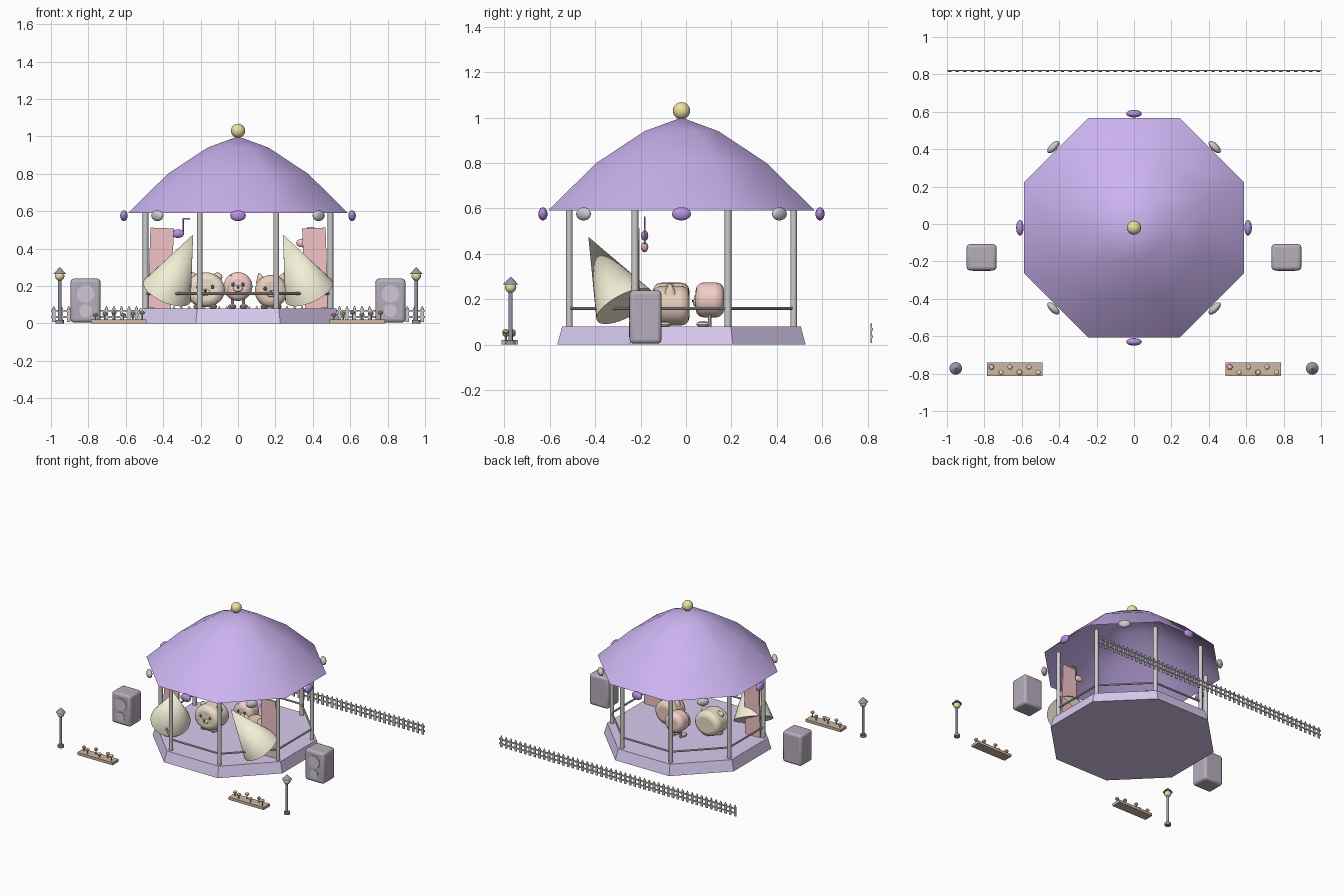
import bpy, bmesh, math
from mathutils import Vector

if "Cube" in bpy.data.objects:
    bpy.data.objects.remove(bpy.data.objects["Cube"])

CY = -0.02  # pavilion centre in y
COL = {
    'roof': (0.60, 0.45, 0.87), 'floor': (0.70, 0.60, 0.87), 'violet': (0.48, 0.28, 0.75),
    'gold': (0.85, 0.75, 0.35), 'cream': (0.90, 0.87, 0.68), 'pink': (0.90, 0.55, 0.58),
    'rose': (0.90, 0.62, 0.58), 'beige': (0.86, 0.74, 0.60), 'tan': (0.80, 0.62, 0.50),
    'box': (0.47, 0.42, 0.50), 'cone': (0.62, 0.58, 0.66), 'dark': (0.10, 0.09, 0.10),
    'lamp': (0.33, 0.31, 0.42), 'wood': (0.62, 0.48, 0.36),
}
MATS = {}


def finish(o, name, col=None, bevel=0, seg=3):
    o.name = name
    bpy.ops.object.transform_apply(location=False, rotation=False, scale=True)
    if col:
        if col not in MATS:
            MATS[col] = bpy.data.materials.new(col)
            MATS[col].diffuse_color = (*COL[col], 1)
        o.data.materials.append(MATS[col])
    bpy.ops.object.shade_smooth_by_angle(angle=math.radians(32))
    if bevel:
        m = o.modifiers.new('bevel', 'BEVEL')
        m.width, m.segments = bevel, seg
    return o


def box(name, loc, size, col=None, rot=(0, 0, 0), bevel=0):
    bpy.ops.mesh.primitive_cube_add(size=1, location=loc, rotation=rot)
    bpy.context.object.scale = size
    return finish(bpy.context.object, name, col, bevel)


def ball(name, loc, radii, col=None, rot=(0, 0, 0), seg=20):
    bpy.ops.mesh.primitive_uv_sphere_add(segments=seg, ring_count=seg // 2, radius=1, location=loc, rotation=rot)
    bpy.context.object.scale = radii if isinstance(radii, tuple) else (radii,) * 3
    return finish(bpy.context.object, name, col)


def rod(name, a, b, r1, col=None, r2=None, n=12, bevel=0, scale=(1, 1, 1)):
    """Cylinder or cone from point a to point b."""
    a, b = Vector(a), Vector(b)
    d = b - a
    bpy.ops.mesh.primitive_cone_add(vertices=n, radius1=r1, radius2=r1 if r2 is None else r2,
                                    depth=d.length, location=(a + b) / 2)
    o = bpy.context.object
    o.rotation_euler = d.to_track_quat('Z', 'Y').to_euler()
    o.scale = scale
    return finish(o, name, col, bevel)


def octagon_shell(name, profile, col, caps):
    """Stack octagon rings from (apothem, z) pairs; a zero apothem closes to a point."""
    bm = bmesh.new()
    rings = []
    for ap, z in profile:
        r = ap / math.cos(math.pi / 8)
        n = 8 if ap else 1
        rings.append([bm.verts.new((r * math.cos((i + .5) * math.pi / 4), CY + r * math.sin((i + .5) * math.pi / 4), z))
                      for i in range(n)])
    for p, q in zip(rings, rings[1:]):
        for i in range(8):
            j = (i + 1) % 8
            bm.faces.new((p[i], p[j], q[0]) if len(q) == 1 else (p[i], p[j], q[j], q[i]))
    if caps:
        bm.faces.new(rings[0][::-1])
        bm.faces.new(rings[-1])
    me = bpy.data.meshes.new(name)
    bm.to_mesh(me)
    bm.free()
    o = bpy.data.objects.new(name, me)
    bpy.context.collection.objects.link(o)
    bpy.ops.object.select_all(action='DESELECT')
    o.select_set(True)
    bpy.context.view_layer.objects.active = o
    return finish(o, name, col)


# Stage floor, open roof shell and finial
octagon_shell('stage_floor', [(.547, 0), (.525, .08)], 'floor', True)
octagon_shell('roof', [(.588, .59), (.375, .80), (.163, .94), (0, 1.0)], 'roof', False)
ball('finial', (0, CY, 1.03), .038, 'gold')

# Posts, rails and eave bulbs round the octagon
corner = [(.535 * math.cos((i + .5) * math.pi / 4), CY + .535 * math.sin((i + .5) * math.pi / 4)) for i in range(8)]
for i in range(8):
    (x, y), (u, v) = corner[i], corner[(i + 1) % 8]
    rod('post', (x, y, .07), (x, y, .60), .015)
    rod('rail', (x, y, .16), (u, v, .16), .007, n=8)
    a = i * math.pi / 4
    ball('eave_bulb', (.61 * math.cos(a), CY + .61 * math.sin(a), .576), (.02, .042, .029),
         None if i % 2 else 'violet', rot=(0, 0, a))

for s in (-1, 1):
    # Leaning banners and light cones
    box('banner', (s * .413, -.21, .295), (.125, .012, .43), 'pink', rot=(0, -s * .035, 0))
    rod('light_cone', (s * .38, -.27, .17), (s * .24, -.43, .475), .138, 'cream', r2=0, n=32)

    # Speakers
    box('speaker_box', (s * .815, -.178, .122), (.16, .14, .235), 'box', bevel=.018)
    for z, r in ((.158, .047), (.068, .034)):
        rod('speaker_driver', (s * .815, -.24, z), (s * .815, -.252, z), r, 'cone', n=24)

    # Street lamps
    X, Y = s * .953, -.772
    rod('lamp_base', (X, Y, 0), (X, Y, .018), .022, 'lamp', n=16)
    rod('lamp_pole', (X, Y, .01), (X, Y, .24), .009, 'lamp')
    ball('lamp_globe', (X, Y, .253), .025, 'gold', seg=16)
    rod('lamp_cap', (X, Y, .265), (X, Y, .298), .034, 'lamp', r2=.003, n=16)

    # Flower beds
    box('flower_bed', (s * .637, -.776, .01), (.297, .073, .02), 'wood')
    for k in range(6):
        x, y, z = s * .637 + (k - 2.5) * .05, -.765 - .028 * (k % 2), .046 + .006 * (k % 3)
        rod('flower_stem', (x, y, .015), (x, y, z), .004, n=6)
        ball('flower_head', (x, y, z), (.015, .015, .011), 'gold' if k % 2 else 'pink', seg=10)

# Floating musical notes
for x, z, col in ((-.322, .48, 'violet'), (.345, .43, 'pink')):
    ball('note_head', (x, -.182, z), (.034, .016, .023), col)
    rod('note_stem', (x + .028, -.182, z), (x + .028, -.182, z + .083), .004, col, n=8)
    box('note_flag', (x + .046, -.182, z + .08), (.038, .007, .009), col)


def animal(name, x, y, z, w, h, depth, col):
    """Drum-shaped plush body with a simple face and feet."""
    rod(name + '_body', (x, y + depth / 2, z), (x, y - depth / 2, z), 1, col, n=32, scale=(w, h, 1), bevel=.035)
    f = y - depth / 2
    for s in (-1, 1):
        ball(name + '_eye', (x + s * w * .36, f, z + h * .15), (.009, .006, .011), 'dark', seg=10)
        ball(name + '_cheek', (x + s * w * .55, f + .005, z - h * .15), (.014, .006, .009), 'pink', seg=10)
        ball(name + '_foot', (x + s * w * .4, y - .03, .09), (.022, .03, .014), col, seg=12)
    ball(name + '_snout', (x, f, z - h * .15), (.026, .012, .018), 'cream', seg=12)
    ball(name + '_nose', (x, f - .011, z - h * .06), (.009, .006, .006), 'dark', seg=10)


# Three plush performers
animal('bear', -.175, -.065, .18, .105, .093, .16, 'beige')
animal('bird', 0, .105, .197, .077, .077, .125, 'rose')
animal('cat', .177, -.065, .172, .087, .087, .16, 'tan')
for s in (-1, 1):
    ball('bear_ear', (-.175 + s * .065, -.07, .247), (.027, .018, .026), 'beige', seg=12)
    rod('cat_ear', (.177 + s * .052, -.07, .225), (.177 + s * .066, -.07, .27), .03, 'tan', r2=.003)
    rod('bird_leg', (s * .03, .105, .08), (s * .03, .105, .14), .008, 'rose', n=8)
ball('bird_wing', (-.05, .06, .21), (.026, .018, .052), 'tan', rot=(0, .3, 0), seg=14)

# Picket fence behind the stage
for z in (.035, .068):
    box('fence_rail', (0, .821, z), (2, .006, .01))
picket = box('fence_pickets', (-.985, .816, .043), (.018, .006, .07))
bm = bmesh.new()
bm.from_mesh(picket.data)
top = [f for f in bm.faces if f.normal.z > .9]
tip = bmesh.ops.extrude_face_region(bm, geom=top)['geom']
bmesh.ops.delete(bm, geom=top, context='FACES_ONLY')
for v in tip:
    if isinstance(v, bmesh.types.BMVert):
        v.co.z += .016
        v.co.x *= .1
bm.to_mesh(picket.data)
bm.free()
arr = picket.modifiers.new('array', 'ARRAY')
arr.count = 50
arr.use_relative_offset = False
arr.use_constant_offset = True
arr.constant_offset_displace = (1.97 / 49, 0, 0)

for m in bpy.data.materials:
    if m.users and not m.is_grease_pencil:
        m.use_nodes = True
        m.node_tree.nodes["Principled BSDF"].inputs["Base Color"].default_value = m.diffuse_color
